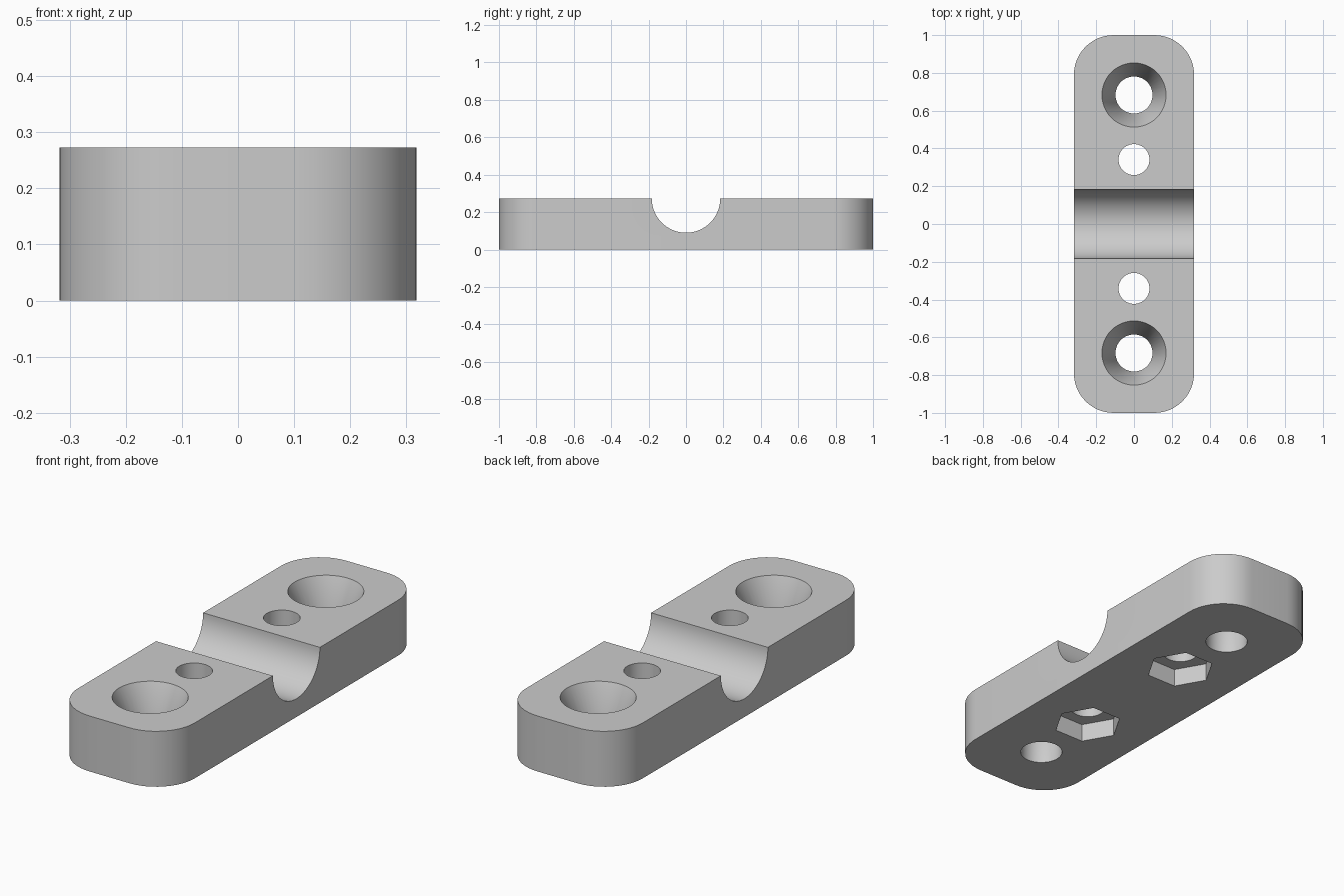
import bpy, bmesh, math
from mathutils import Matrix

if "Cube" in bpy.data.objects:
    bpy.data.objects.remove(bpy.data.objects["Cube"])

W, L, H = 0.318, 1.0, 0.273      # half width, half length, height
CORNER = 0.21

grey = bpy.data.materials.new("plain_grey")
grey.diffuse_color = (0.6, 0.6, 0.6, 1)
grey.use_nodes = True
grey.node_tree.nodes["Principled BSDF"].inputs["Base Color"].default_value = grey.diffuse_color


def make_object(name, bm):
    bmesh.ops.recalc_face_normals(bm, faces=bm.faces)
    mesh = bpy.data.meshes.new(name)
    bm.to_mesh(mesh)
    bm.free()
    mesh.materials.append(grey)
    ob = bpy.data.objects.new(name, mesh)
    bpy.context.collection.objects.link(ob)
    return ob


def lathe(name, profile, n, y):
    """Closed solid from (radius, z) rings around a vertical axis at y."""
    bm = bmesh.new()
    rings = [[bm.verts.new((r * math.cos(2 * math.pi * i / n),
                            y + r * math.sin(2 * math.pi * i / n), z))
              for i in range(n)] for r, z in profile]
    for a, b in zip(rings, rings[1:]):
        for i in range(n):
            j = (i + 1) % n
            bm.faces.new((a[i], a[j], b[j], b[i]))
    bm.faces.new(rings[0])
    bm.faces.new(rings[-1])
    return make_object(name, bm)


def cut(target, cutter):
    mod = target.modifiers.new("cut", 'BOOLEAN')
    mod.operation = 'DIFFERENCE'
    mod.solver = 'EXACT'
    mod.object = cutter
    bpy.context.view_layer.objects.active = target
    bpy.ops.object.modifier_apply(modifier=mod.name)
    bpy.data.objects.remove(cutter)


# Rounded plate
bm = bmesh.new()
outline = []
for k, (sx, sy) in enumerate([(1, 1), (-1, 1), (-1, -1), (1, -1)]):
    for i in range(13):
        a = math.pi / 2 * (k + i / 12)
        outline.append(bm.verts.new((sx * (W - CORNER) + CORNER * math.cos(a),
                                     sy * (L - CORNER) + CORNER * math.sin(a), 0)))
base = bm.faces.new(outline)
top = bmesh.ops.extrude_face_region(bm, geom=[base])["geom"]
bmesh.ops.translate(bm, vec=(0, 0, H),
                    verts=[g for g in top if isinstance(g, bmesh.types.BMVert)])
clamp = make_object("clamp_plate", bm)

# Half-round pipe groove across the middle
bm = bmesh.new()
bmesh.ops.create_cone(bm, cap_ends=True, segments=64, radius1=0.183, radius2=0.183, depth=1,
                      matrix=Matrix.Translation((0, 0, H)) @ Matrix.Rotation(math.pi / 2, 4, 'Y'))
cut(clamp, make_object("groove_cutter", bm))

for side in (-1, 1):
    # Countersunk screw hole
    slope = 0.072 / 0.17
    cut(clamp, lathe("screw_cutter", [(0.098, -0.1), (0.098, H - 0.17),
                                      (0.17 + 0.1 * slope, H + 0.1)], 48, side * 0.683))
    # Bolt hole with a hexagonal nut pocket underneath
    cut(clamp, lathe("bolt_cutter", [(0.082, -0.1), (0.082, H + 0.1)], 40, side * 0.341))
    cut(clamp, lathe("nut_cutter", [(0.16, -0.1), (0.16, 0.09)], 6, side * 0.341))

bpy.ops.object.select_all(action='DESELECT')
clamp.select_set(True)
bpy.context.view_layer.objects.active = clamp
bpy.ops.object.shade_smooth_by_angle(angle=math.radians(30))
